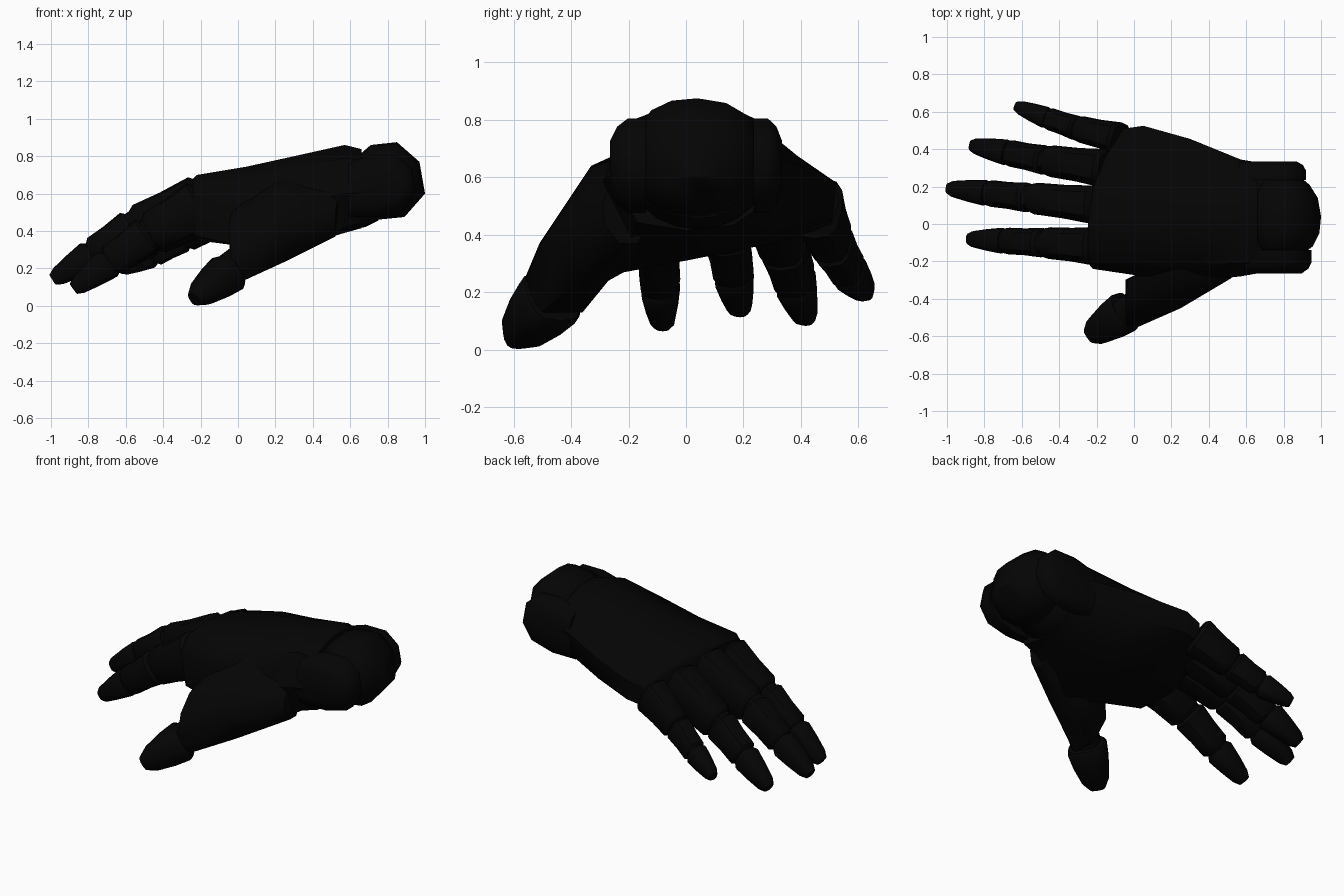
import bpy, bmesh, math
from mathutils import Vector

if "Cube" in bpy.data.objects:
    bpy.data.objects.remove(bpy.data.objects["Cube"])

black = bpy.data.materials.new("matte black")
black.diffuse_color = (0.0013, 0.0013, 0.0013, 1)
black.use_nodes = True
black.node_tree.nodes["Principled BSDF"].inputs["Base Color"].default_value = black.diffuse_color


def finish(name, bm, angle=40):
    bmesh.ops.recalc_face_normals(bm, faces=bm.faces)
    me = bpy.data.meshes.new(name)
    bm.to_mesh(me)
    bm.free()
    me.materials.append(black)
    ob = bpy.data.objects.new(name, me)
    bpy.context.collection.objects.link(ob)
    bpy.ops.object.select_all(action='DESELECT')
    ob.select_set(True)
    bpy.context.view_layer.objects.active = ob
    bpy.ops.object.shade_smooth_by_angle(angle=math.radians(angle))
    return ob


def loft(name, rings, angle=40):
    bm = bmesh.new()
    vr = [[bm.verts.new(p) for p in r] for r in rings]
    n = len(vr[0])
    for a, b in zip(vr, vr[1:]):
        for i in range(n):
            bm.faces.new((a[i], a[(i + 1) % n], b[(i + 1) % n], b[i]))
    bm.faces.new(vr[0])
    bm.faces.new(vr[-1])
    return finish(name, bm, angle)


def segment(name, p0, p1, s0, s1, stations, n=12):
    """Tapered rounded link; sizes are (half width, half height)."""
    p0, p1 = Vector(p0), Vector(p1)
    d = (p1 - p0).normalized()
    side = d.cross(Vector((0, 0, 1))).normalized()
    up = side.cross(d)
    rings = []
    for t, k in stations:
        w = (s0[0] + (s1[0] - s0[0]) * t) * k
        h = (s0[1] + (s1[1] - s0[1]) * t) * k
        c = p0.lerp(p1, t)
        ring = []
        for i in range(n):
            a = 2 * math.pi * i / n
            ca, sa = math.cos(a), math.sin(a)
            ring.append(c + side * w * math.copysign(abs(ca) ** 0.7, ca)
                        + up * h * math.copysign(abs(sa) ** 0.7, sa))
        rings.append(ring)
    return loft(name, rings)


LINK = [(0, 0.82), (0.07, 1), (0.5, 0.97), (0.9, 1.03), (0.97, 0.85)]
TIP = [(0, 0.85), (0.1, 1.05), (0.5, 1.03), (0.85, 0.93), (1, 0.65)]
CORE = [(0, 0.8), (1, 0.8)]

# Palm shell: cross-sections (y, z) from the knuckles to the wrist
sections = [
    (-0.2, [(-.24, .58), (-.18, .67), (0, .70), (.2, .69), (.38, .64),
            (.51, .55), (.5, .43), (.3, .39), (.05, .35), (-.2, .37)]),
    (0.05, [(-.28, .57), (-.2, .69), (0, .745), (.2, .735), (.38, .68),
            (.525, .58), (.51, .45), (.3, .37), (.05, .32), (-.22, .315)]),
    (0.3, [(-.31, .55), (-.22, .73), (0, .80), (.16, .79), (.32, .73),
           (.455, .62), (.43, .48), (.25, .38), (0, .31), (-.24, .265)]),
    (0.57, [(-.28, .60), (-.21, .79), (-.03, .86), (.13, .855), (.27, .79),
            (.345, .66), (.3, .50), (.17, .41), (0, .39), (-.18, .42)]),
]
rings = []
for j, (x, pts) in enumerate(sections):
    lean = (0.64, 0, 0, 0)[j]          # knuckle line sweeps back
    rings.append([(x - (0.02 if j == 0 else 0) + lean * max(0, y) ** 2, y, z)
                  for y, z in pts])
rings.insert(0, [(x - 0.025, 0.13 + (y - 0.13) * 0.92, 0.53 + (z - 0.53) * 0.85)
                 for x, y, z in rings[0]])
rings.append([(0.66, 0.035 + (y - 0.035) * 0.95, 0.64 + (z - 0.64) * 0.9)
              for y, z in sections[-1][1]])
loft("palm", rings, 45)

# Wrist ball: faceted side profile, narrowing towards both sides
BALL = [(.64, .80), (.71, .86), (.85, .875), (.97, .77), (1.0, .60),
        (.89, .475), (.74, .46), (.64, .52)]
loft("wrist_ball", [[(.78 + (x - .78) * k, y, .67 + (z - .67) * k) for x, z in BALL]
                    for y, k in ((-.16, .55), (-.12, .8), (-.05, .96), (.04, 1),
                                 (.14, .92), (.21, .72), (.25, .5))], 50)

# Wrist prongs on both sides of the ball
PRONG = [(.58, .77), (.7, .81), (.84, .81), (.92, .74), (.94, .62),
         (.88, .51), (.74, .47), (.58, .47)]
for name, inner, outer, dx in (("little_side_prong", .235, .335, -.02),
                               ("thumb_side_prong", -.14, -.265, .01)):
    loft(name, [[(.58 + (x + dx - .58) * kx, inner + (outer - inner) * t, 0.64 + (z - 0.64) * k)
                 for x, z in PRONG]
                for t, kx, k in ((0, 1, .97), (.5, 1, .97), (.8, .95, .8), (1, .85, .5))], 50)

# Cup under the wrist ball
loft("wrist_cup", [[(x, 0.04 + 0.25 * k * math.cos(a), 0.62 + 0.21 * k * math.sin(a))
                    for a in [math.pi + math.pi * i / 10 for i in range(11)]]
                   for x, k in ((.5, 1), (.68, .95), (.75, .78))])

# Fingers: knuckle, two joints and fingertip, then sizes at each
fingers = {
    "index": [(-.19, -.12, .54), (-.48, -.10, .385), (-.69, -.09, .23), (-.88, -.08, .09)],
    "middle": [(-.19, .10, .565), (-.56, .14, .42), (-.78, .165, .275), (-.99, .19, .14)],
    "ring": [(-.14, .295, .53), (-.47, .34, .37), (-.67, .38, .24), (-.865, .42, .11)],
    "little": [(-.07, .455, .50), (-.30, .51, .37), (-.46, .565, .275), (-.63, .63, .195)],
}
for f, j in fingers.items():
    k = 0.84 if f == "little" else 1.0
    size = [(.105 * k, .145 * k), (.08 * k, .105 * k), (.068 * k, .083 * k), (.045 * k, .05 * k)]
    for i, part in enumerate(("base", "middle_link", "tip")):
        segment(f"{f}_finger_{part}", j[i], j[i + 1], size[i], size[i + 1],
                TIP if i == 2 else LINK)
        if i:
            a, b = Vector(j[i]), Vector(j[i + 1])
            d = (b - a) * 0.2
            segment(f"{f}_finger_joint_{i}", a - d, a + d, size[i], size[i], CORE)

# Thumb base: broad mound running from the wrist down to the thumb joint
mound = [
    [(.54, -.20, .62), (.54, -.265, .60), (.52, -.29, .50), (.52, -.28, .43),
     (.52, -.23, .37), (.52, -.17, .37), (.52, -.14, .42)],
    [(.24, -.22, .69), (.24, -.33, .64), (.25, -.43, .47), (.25, -.45, .36),
     (.26, -.38, .24), (.26, -.27, .24), (.25, -.18, .29)],
    [(0, -.28, .53), (-.01, -.41, .48), (-.01, -.51, .37), (0, -.56, .25),
     (.02, -.50, .13), (.02, -.36, .13), (-.01, -.28, .28)],
]
mound.append([(x - .035, -.42 + (y + .42) * .87, .29 + (z - .29) * .87) for x, y, z in mound[-1]])
loft("thumb_base", mound, 50)
segment("thumb_joint", (.06, -.41, .27), (-.1, -.505, .16), (.11, .11), (.1, .1), CORE)
segment("thumb_tip", (-.04, -.465, .185), (-.235, -.595, .035), (.115, .11), (.07, .06),
        [(0, .9), (.08, 1.02), (.4, 1.07), (.8, 1.0), (1, .65)])
